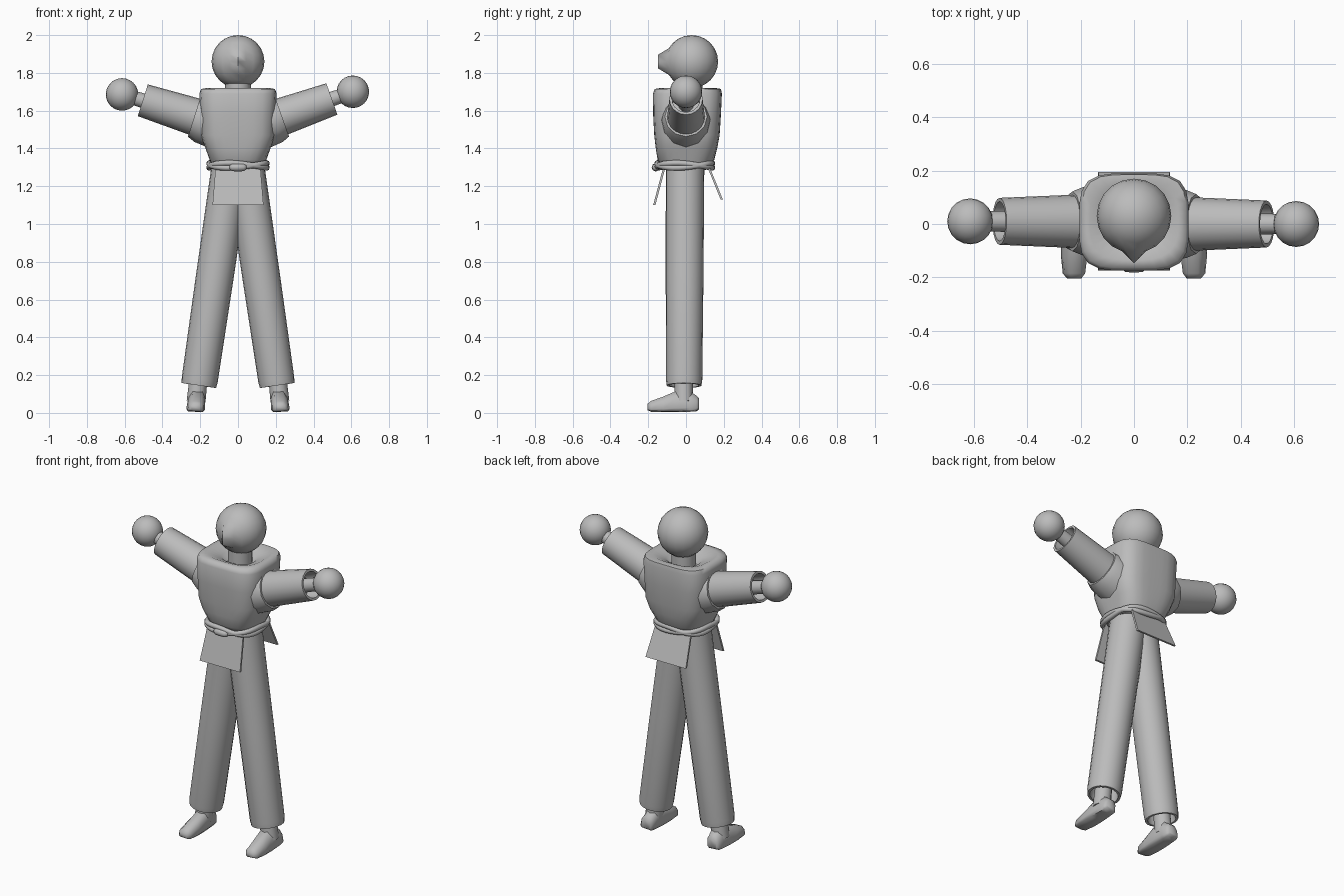
import bpy, bmesh, math
from mathutils import Vector

if "Cube" in bpy.data.objects:
    bpy.data.objects.remove(bpy.data.objects["Cube"])

grey = bpy.data.materials.new("plain grey")
grey.diffuse_color = (0.5, 0.5, 0.5, 1)
grey.use_nodes = True
grey.node_tree.nodes["Principled BSDF"].inputs["Base Color"].default_value = grey.diffuse_color


def finish(name, bm, angle=45):
    bmesh.ops.recalc_face_normals(bm, faces=bm.faces[:])
    me = bpy.data.meshes.new(name)
    bm.to_mesh(me)
    bm.free()
    me.materials.append(grey)
    me.shade_smooth()
    me.set_sharp_from_angle(angle=math.radians(angle))
    ob = bpy.data.objects.new(name, me)
    bpy.context.collection.objects.link(ob)
    return ob


def loft(name, rings, angle=45, closed=False):
    """Skin equal-length point rings; cap the ends unless closed."""
    bm = bmesh.new()
    vs = [[bm.verts.new(p) for p in r] for r in rings]
    n = len(vs[0])
    pairs = list(zip(vs, vs[1:])) + ([(vs[-1], vs[0])] if closed else [])
    for a, b in pairs:
        for i in range(n):
            j = (i + 1) % n
            bm.faces.new((a[i], a[j], b[j], b[i]))
    if not closed:
        bm.faces.new(vs[0])
        bm.faces.new(vs[-1])
    return finish(name, bm, angle)


def lathe(name, a, b, profile, n=20, angle=45):
    """Turn (fraction along axis, radius) pairs around the axis a-b."""
    a, b = Vector(a), Vector(b)
    d = (b - a).normalized()
    u = d.cross(Vector((0, 1, 0))).normalized()
    v = d.cross(u)
    turns = [2 * math.pi * i / n for i in range(n)]
    return loft(name, [[a.lerp(b, t) + r * (u * math.cos(k) + v * math.sin(k))
                        for k in turns] for t, r in profile], angle)


def squircle(z, hx, y0, y1, p=4.0, n=32):
    """Rounded rectangle ring at height z."""
    pts = []
    for i in range(n):
        k = 2 * math.pi * i / n
        c, s = math.cos(k), math.sin(k)
        e = (abs(c) ** p + abs(s) ** p) ** (-1 / p)
        pts.append((hx * c * e, (y0 + y1) / 2 + (y1 - y0) / 2 * s * e, z))
    return pts


def ball(name, c, r, edit=None):
    bm = bmesh.new()
    bmesh.ops.create_uvsphere(bm, u_segments=20, v_segments=12, radius=r)
    for v in bm.verts:
        v.co += Vector(c)
        if edit:
            edit(v)
    return finish(name, bm, 60)


# head with a pulled-out nose ridge
def nose(v):
    if abs(v.co.x) < 0.005 and v.co.y < 0 and abs(v.co.z - 1.86) < 0.05:
        v.co.y = -0.148


ball("head", (0, 0.03, 1.86), 0.14, nose)
lathe("neck", (0, 0.02, 1.6), (0, 0.02, 1.78), [(0, 0.068), (1, 0.068)], 16)

# jacket body, with a sunken collar
loft("jacket", [
    squircle(1.30, 0.135, -0.125, 0.125, 3),
    squircle(1.34, 0.15, -0.15, 0.15, 3),
    squircle(1.40, 0.172, -0.16, 0.165),
    squircle(1.47, 0.198, -0.168, 0.178),
    squircle(1.58, 0.2, -0.174, 0.185),
    squircle(1.69, 0.205, -0.175, 0.19),
    squircle(1.715, 0.195, -0.165, 0.185),
    squircle(1.72, 0.165, -0.135, 0.155, 3),
    squircle(1.69, 0.10, -0.07, 0.10, 2.5),
    squircle(1.66, 0.065, -0.045, 0.085, 2)], 60)

# arms: shoulder flare, hollow sleeve, wrist, hand
arms = [("left", (-0.22, 0.01, 1.565), (-0.504, 0.01, 1.655), (-0.614, 0.01, 1.686)),
        ("right", (0.222, 0.0, 1.565), (0.497, 0.0, 1.662), (0.608, 0.0, 1.70))]
for side, root, cuff, hand in arms:
    lathe(side + "_shoulder", root, cuff,
          [(-0.4, 0.135), (-0.1, 0.128), (0.04, 0.112), (0.04, 0.09)], 12)
    lathe(side + "_sleeve", root, cuff,
          [(-0.2, 0.102), (0, 0.1), (1, 0.088), (1, 0.074), (0.7, 0.07), (0.7, 0.03)])
    lathe(side + "_wrist", Vector(root).lerp(Vector(cuff), 0.6), hand,
          [(0, 0.042), (1, 0.036)], 12)
    ball(side + "_hand", hand, 0.086)

# legs: hollow trouser tube, ankle, foot
for side, s in (("left", -1), ("right", 1)):
    lathe(side + "_trouser", (s * 0.037, -0.005, 1.31), (s * 0.207, -0.01, 0.145),
          [(0, 0.102), (0.5, 0.1), (0.975, 0.096), (1, 0.092), (1, 0.078),
           (0.9, 0.076), (0.9, 0.04)])
    lathe(side + "_ankle", (s * 0.2, -0.012, 0.27), (s * 0.222, -0.012, 0.06),
          [(0, 0.046), (1, 0.05)], 12)
    rings = []
    for y, w, z0, z1 in ((-0.205, 0.026, 0.016, 0.046), (-0.185, 0.042, 0.008, 0.062),
                         (-0.12, 0.049, 0.006, 0.085), (-0.05, 0.049, 0.006, 0.115),
                         (0.02, 0.045, 0.008, 0.115), (0.055, 0.042, 0.01, 0.09),
                         (0.07, 0.03, 0.02, 0.075)):
        ring = []
        for fx, fz in ((-1, 0.15), (-0.8, 0), (0.8, 0), (1, 0.15),
                       (0.92, 0.65), (0.5, 1), (-0.5, 1), (-0.92, 0.65)):
            z = z0 + fz * (z1 - z0)
            ring.append((s * (0.227 - 0.12 * z) + fx * w, y, z + 0.06 * s * fx * w))
        rings.append(ring)
    loft(side + "_foot", rings, 60)

# belt: two strands that weave around the waist
for name, sign in (("belt_strand_a", 1), ("belt_strand_b", -1)):
    n, rings = 32, []
    path = [Vector(p) for p in squircle(1.31, 0.153, -0.153, 0.14, 3, n)]
    for i, p in enumerate(path):
        out = Vector((p.x, p.y, 0)).normalized()
        dz = sign * 0.013 * math.cos(4 * math.pi * i / n + 0.6)
        rings.append([p + out * 0.015 * math.cos(k) + Vector((0, 0, dz + 0.015 * math.sin(k)))
                      for k in (math.pi * j / 4 for j in range(8))])
    loft(name, rings, 60, closed=True)
lathe("belt_knot", (-0.045, -0.16, 1.30), (0.045, -0.16, 1.30),
      [(0, 0.01), (0.15, 0.02), (0.5, 0.022), (0.85, 0.02), (1, 0.01)], 8, 60)

# jacket skirt flaps, front and back
for name, yt, yb, zt, zb in (("front_flap", -0.118, -0.174, 1.31, 1.10),
                             ("back_flap", 0.122, 0.195, 1.31, 1.13)):
    t = 0.012 if yb > 0 else -0.012
    loft(name, [[(-w, y, z), (w, y, z), (w, y - t, z), (-w, y - t, z)]
                for w, y, z in ((0.118, yt, zt), (0.135, yb, zb))], 30)
